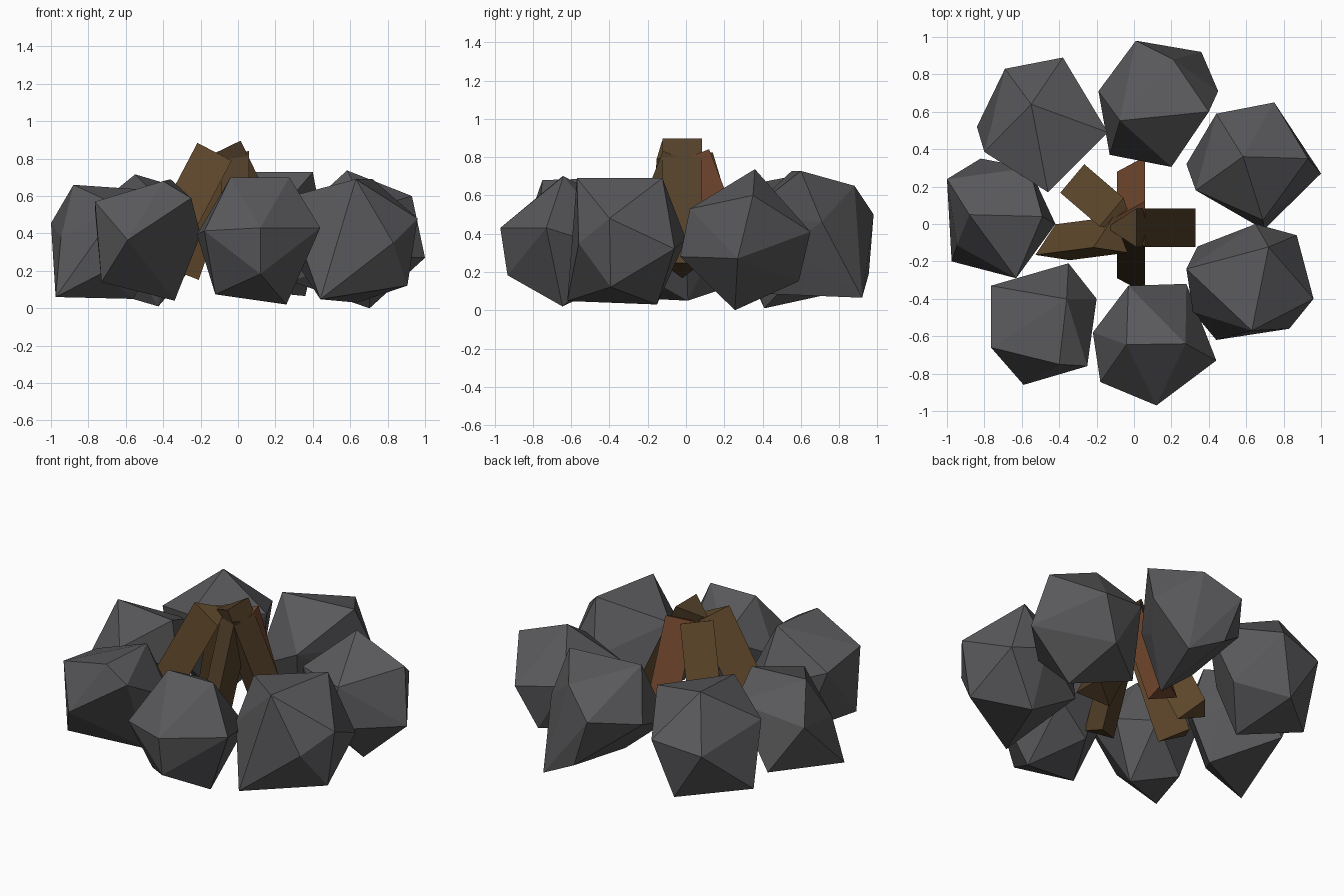
import bpy, bmesh
from math import sin, cos, radians, sqrt, pi
from mathutils import Vector
from mathutils.geometry import convex_hull_2d

if "Cube" in bpy.data.objects:
    bpy.data.objects.remove(bpy.data.objects["Cube"])


def material(name, rgb):
    m = bpy.data.materials.new(name)
    m.diffuse_color = (*rgb, 1)
    m.use_nodes = True
    m.node_tree.nodes["Principled BSDF"].inputs["Base Color"].default_value = m.diffuse_color
    return m


def hull_object(name, points, mat):
    """Flat-faced convex solid through the given points."""
    bm = bmesh.new()
    for p in points:
        bm.verts.new(p)
    bmesh.ops.convex_hull(bm, input=bm.verts[:])
    loose = [v for v in bm.verts if not v.link_faces]
    bmesh.ops.delete(bm, geom=loose, context='VERTS')
    bmesh.ops.recalc_face_normals(bm, faces=bm.faces[:])
    mesh = bpy.data.meshes.new(name)
    bm.to_mesh(mesh)
    bm.free()
    mesh.materials.append(mat)
    obj = bpy.data.objects.new(name, mesh)
    bpy.context.collection.objects.link(obj)
    return obj


def inside(p, loop):
    """Is p inside the convex outline (either winding)?"""
    s = [(b - a).cross(p - a) for a, b in zip(loop, loop[1:] + loop[:1])]
    return min(s) > -1e-4 or max(s) < 1e-4


def rock(name, z0, z1, tilt, spin, outline, mat):
    """Icosahedron with its top vertex shifted by tilt and a neighbour at
    azimuth spin, chipped so its corners follow the outline seen from above
    (a third number sets the height of a corner)."""
    v = Vector((*tilt, sqrt(0.37 ** 2 - tilt[0] ** 2 - tilt[1] ** 2))).normalized()
    a = radians(spin)
    w = Vector((cos(a), sin(a), -(v.x * cos(a) + v.y * sin(a)) / v.z)).normalized()
    u = v.cross(w)
    axes = [v]
    for k in range(5):
        t = 2 * pi * k / 5
        axes.append((v + 2 * (w * cos(t) + u * sin(t))) / sqrt(5))
    pts = axes + [-p for p in axes]
    # fit to the box of the outline
    lo = Vector((min(p[0] for p in outline), min(p[1] for p in outline), z0))
    hi = Vector((max(p[0] for p in outline), max(p[1] for p in outline), z1))
    mid = (lo + hi) / 2
    ext = [max(p[i] for p in pts) for i in range(3)]
    pts = [Vector([mid[i] + p[i] / ext[i] * (hi[i] - lo[i]) / 2 for i in range(3)])
           for p in pts]
    pts[0] = Vector((mid.x + tilt[0], mid.y + tilt[1], z1))

    # pull the nearest corners onto the outline, closest pairs first
    def cost(p, c):
        if len(c) == 3:
            return (p - Vector(c)).length - 0.05
        return (p.xy - Vector(c)).length - 0.25 * (p.z - mid.z)

    pairs = sorted((cost(pts[i], c), i, j)
                   for i in range(1, 12) for j, c in enumerate(outline))
    used, done = {0}, set()
    for _, i, j in pairs:
        if i not in used and j not in done:
            pts[i].xy = outline[j][:2]
            if len(outline[j]) == 3:
                pts[i].z = outline[j][2]
            used.add(i)
            done.add(j)
    # keep the hidden lower corners well inside the outline
    flat = [Vector(c[:2]) for c in outline]
    loop = [flat[i] for i in convex_hull_2d(flat)]
    for i in set(range(12)) - used:
        for _ in range(30):
            if inside(mid.xy + (pts[i].xy - mid.xy) * 1.12, loop):
                break
            pts[i].xy = mid.xy + (pts[i].xy - mid.xy) * 0.96
    return hull_object(name, pts, mat)


def log(name, top, bottom, azimuth, roll, r, mat):
    """Triangular prism; roll 0 turns a flat side outward."""
    top, bottom = Vector(top), Vector(bottom)
    d = (top - bottom).normalized()
    a = radians(azimuth)
    o = Vector((cos(a), sin(a), 0))
    o = (o - d * o.dot(d)).normalized()
    s = d.cross(o)
    pts = []
    for c in (top, bottom):
        for k in range(3):
            t = radians(roll + 60 + 120 * k)
            pts.append(c + (o * cos(t) + s * sin(t)) * r)
    return hull_object(name, pts, mat)


stone = material("stone", (0.10, 0.098, 0.104))
bark = material("bark", (0.085, 0.05, 0.022))
wood = material("wood", (0.12, 0.068, 0.026))
red_wood = material("red_wood", (0.16, 0.06, 0.026))

# Ring of stones: bottom, top, top vertex shift, spin, outline from above
rock("stone_back_left", 0.01, 0.716, (-0.06, 0.11), -10,
     [(-.69, .83), (-.38, .89), (-.14, .49), (-.46, .17), (-.8, .385), (-.84, .52)], stone)
rock("stone_back", 0.05, 0.728, (-0.205, -0.09), -10,
     [(.01, .98, .5), (.36, .92), (.45, .71), (.2, .305), (-.19, .71), (-.13, .37),
      (.21, .88, .65), (.4, .6), (.12, .955, .19)], stone)
rock("stone_back_right", 0.0, 0.737, (-0.057, 0.05), -10,
     [(.44, .59), (.75, .65, .41), (1.0, .27, .27), (.695, -.03, .28), (.33, .18),
      (.28, .32), (.93, .35, .6), (.69, .02, .53)], stone)
rock("stone_front_right", 0.03, 0.69, (0.10, 0.187), -103,
     [(.34, -.12), (.87, -.06), (.96, -.4, .48), (.83, -.56), (.44, -.62), (.315, -.47),
      (.28, -.24), (.65, 0), (.63, -.57)], stone)
rock("stone_front", 0.02, 0.70, (-0.15, 0.0), 8,
     [(.28, -.32), (.44, -.73, .43), (.12, -.97, .43), (-.18, -.845), (-.22, -.58),
      (-.03, -.33), (.275, -.64, .7)], stone)
rock("stone_front_left", 0.02, 0.69, (0.122, 0.134), -69,
     [(-.765, -.33), (-.35, -.21), (-.2, -.4), (-.25, -.76), (-.59, -.86, .365),
      (-.765, -.66, .57), (-.4, -.75, .68), (-.73, -.67, .14)], stone)
rock("stone_left", 0.05, 0.66, (-0.17, 0.02), -2,
     [(-1, .24, .455), (-.82, .35), (-.42, 0), (-.63, -.29), (-.975, -.2, .06),
      (-.49, .04), (-.56, .3)], stone)

# Leaning logs in the middle
log("log_right", (-0.04, -0.02, 0.87), (0.275, -0.02, 0.22), 0, 0, 0.12, bark)
log("log_back", (0.01, 0.04, 0.81), (0.01, 0.28, 0.19), 90, 30, 0.10, red_wood)
log("log_front", (0.01, -0.04, 0.80), (0.01, -0.29, 0.17), -90, -30, 0.10, bark)
log("log_back_left", (-0.08, 0.03, 0.80), (-0.29, 0.21, 0.20), 140, 0, 0.115, wood)
log("log_left", (-0.12, -0.08, 0.83), (-0.43, -0.12, 0.24), 188, 75, 0.12, wood)
